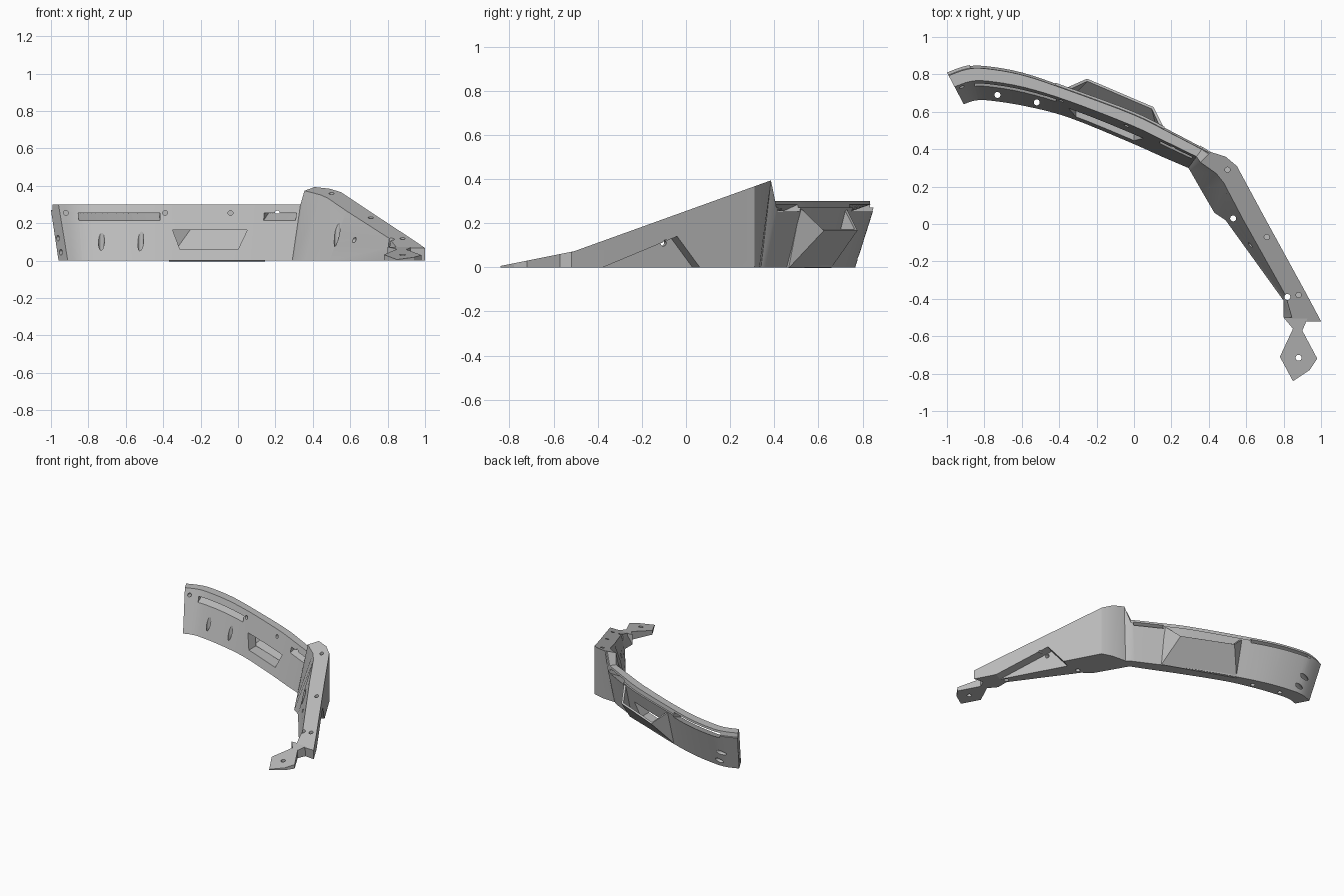
import bpy, bmesh, math
from mathutils import Vector, Matrix

if "Cube" in bpy.data.objects:
    bpy.data.objects.remove(bpy.data.objects["Cube"])

grey = bpy.data.materials.new("plain_grey")
grey.use_nodes = True
grey.diffuse_color = (0.5, 0.5, 0.5, 1)
grey.node_tree.nodes["Principled BSDF"].inputs["Base Color"].default_value = (0.5, 0.5, 0.5, 1)


def finish(name, bm):
    bmesh.ops.recalc_face_normals(bm, faces=bm.faces)
    mesh = bpy.data.meshes.new(name)
    bm.to_mesh(mesh)
    bm.free()
    mesh.materials.append(grey)
    obj = bpy.data.objects.new(name, mesh)
    bpy.context.collection.objects.link(obj)
    return obj


def loft(name, sections):
    bm = bmesh.new()
    rings = [[bm.verts.new(p) for p in s] for s in sections]
    n = len(rings[0])
    for a, b in zip(rings, rings[1:]):
        for i in range(n):
            j = (i + 1) % n
            bm.faces.new((a[i], a[j], b[j], b[i]))
    bm.faces.new(rings[0])
    bm.faces.new(rings[-1])
    return finish(name, bm)


def prism(name, pts, offset):
    return loft(name, [pts, [Vector(p) + Vector(offset) for p in pts]])


def rod(name, a, b, r):
    a, b = Vector(a), Vector(b)
    bm = bmesh.new()
    m = Matrix.Translation((a + b) / 2) @ (b - a).to_track_quat('Z', 'Y').to_matrix().to_4x4()
    bmesh.ops.create_cone(bm, cap_ends=True, segments=16, radius1=r, radius2=r,
                          depth=(b - a).length, matrix=m)
    return finish(name, bm)


def cut(target, cutters):
    for c in cutters:
        m = target.modifiers.new("cut", 'BOOLEAN')
        m.operation, m.solver, m.object = 'DIFFERENCE', 'EXACT', c
        c.hide_render = True
        c.hide_viewport = True
        c.display_type = 'WIRE'


# Curved panel: plan points of the outer top edge and the inner bottom edge
outer = [(-1, .81), (-.9, .845), (-.8, .85), (-.6, .815), (-.35, .73), (0, .6), (.2, .5), (.37, .41)]
inner = [(-.91, .64), (-.85, .66), (-.77, .66), (-.58, .63), (-.35, .57), (-.03, .44), (.15, .36), (.29, .3)]


def spline(pts, t):
    i = min(int(t), len(pts) - 2)
    u = t - i
    p = [Vector(pts[max(0, min(len(pts) - 1, i + k))]) for k in (-1, 0, 1, 2)]
    return 0.5 * (2 * p[1] + (p[2] - p[0]) * u + (2 * p[0] - 5 * p[1] + 4 * p[2] - p[3]) * u * u
                  + (3 * p[1] - p[0] - 3 * p[2] + p[3]) * u ** 3)


def panel_section(t, profile):
    o, i = spline(outer, t), spline(inner, t)
    return [(*o.lerp(i, f), z) for f, z in profile]


wall = [(1, 0), (.45, .3), (.1, .3), (.08, .27), (0, .27), (.45, 0)]
sections = [panel_section(k / 4, wall) for k in range(29)]


# Corner and sloping arm: outer, inner top, inner bottom, lean of outer wall
def slope(p):
    return (*p, .255 + .36 * p[1])


arm = [((.41, .385), (.355, .33), (.3, .285), .45),
       ((.49, .36), (.44, .27), (.36, .18), .15),
       ((.55, .31), (.48, .22), (.43, .06), 0),
       ((.69, .05), (.58, .03), (.49, .02), 0),
       ((.92, -.37), (.81, -.38), (.8, -.41), 0),
       ((1, -.52), (.85, -.52), (.8, -.5), 0)]
for o, it, ib, lean in arm:
    o, it, ib = Vector(o), Vector(it), Vector(ib)
    sections.append([(*ib, 0), slope(it), slope(o.lerp(it, .2)), slope(o.lerp(it, .1)),
                     slope(o), (*o.lerp(ib, lean), 0)])
body = loft("curved_panel_and_arm", sections)

# Slots rising through the panel to the rear ledge
slot = [(.9, .195), (.9, .23), (-.1, .297), (-.1, .262)]
cutters = [loft("slot_cutter", [panel_section(a + (b - a) * k / 8, slot) for k in range(9)])
           for a, b in ((1.25, 3.75), (5.8, 6.85))]

# Scoop opening
cutters.append(prism("scoop_opening_cutter",
                     [(-.35, .3, .165), (.05, .3, .165), (0, .3, .06), (-.31, .3, .06)], (0, .6, 0)))

# Triangular recess in the outside of the arm
out = Vector((.88, .48, 0))
tri = [(.55 + (.31 - y) * .542, y, z) for y, z in ((-.4, -.01), (-.04, .14), (.07, -.01))]
cutters.append(prism("recess_cutter", [Vector(p) + out * .05 for p in tri], out * -.12))

# Bolt holes
for x, y in ((-.73, .69), (-.52, .65), (.53, .03), (.82, -.39)):
    cutters.append(rod("upright_hole_cutter", (x, y, -.1), (x, y, .5), .016))
for x, y in ((.5, .29), (.71, -.07), (.88, -.38)):
    z = slope((x, y))[2]
    cutters.append(rod("arm_hole_cutter", (x, y, z - .06), (x, y, z + .05), .014))
for x, y in ((-.92, .735), (-.39, .65), (-.04, .52), (.21, .4)):
    cutters.append(rod("panel_hole_cutter", (x, y - .1, .255), (x, y + .06, .255), .013))
for x, z in ((-.955, .12), (-.94, .045)):
    y = .745 - (.12 - z) * .4
    cutters.append(rod("end_hole_cutter", (x - .1, y - .06, z), (x + .26, y + .15, z), .016))
cutters.append(rod("recess_hole_cutter", (.5, -.13, .11), (.85, -.08, .11), .014))
cut(body, cutters)

# Open-topped scoop on the back of the panel
bm = bmesh.new()
b0, b1, o0, o1, t0, t1 = [bm.verts.new(p) for p in (
    (-.37, .65, 0), (.14, .46, 0), (-.25, .77, .17), (.1, .62, .17), (-.36, .72, .27), (.15, .515, .27))]
for f in ((b0, b1, o1, o0), (b0, o0, t0), (b1, t1, o1)):
    bm.faces.new(f)
scoop = finish("rear_scoop", bm)
m = scoop.modifiers.new("thickness", 'SOLIDIFY')
m.thickness, m.offset = .016, 0

# Wedge-shaped end tab with a hole
plan = [(.8, -.5), (.85, -.56), (.78, -.71), (.85, -.84), (.94, -.78), (.98, -.72), (.9, -.57), (.93, -.5)]
tab = loft("end_tab", [[(x, y, 0) for x, y in plan],
                       [(x, y, .006 + .2 * (y + .84)) for x, y in plan]])
cut(tab, [rod("tab_hole_cutter", (.88, -.715, -.1), (.88, -.715, .2), .016)])

# Smooth the curved body, keeping its edges sharp
bpy.ops.object.select_all(action='DESELECT')
body.select_set(True)
bpy.context.view_layer.objects.active = body
bpy.ops.object.shade_smooth_by_angle(angle=math.radians(25))
